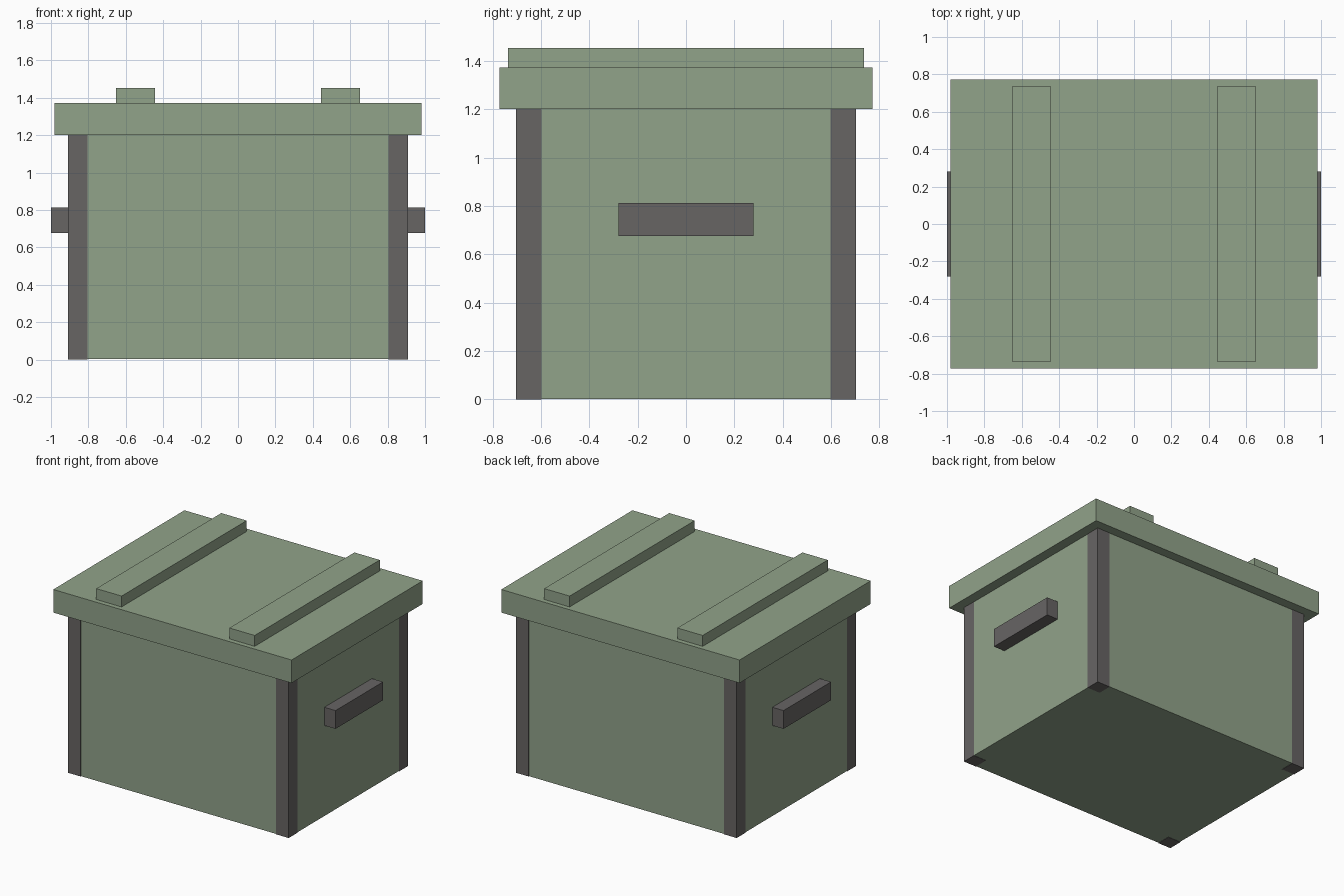
import bpy

cube = bpy.data.objects.get("Cube")
if cube:
    bpy.data.objects.remove(cube, do_unlink=True)


def material(name, rgb):
    mat = bpy.data.materials.new(name)
    mat.use_nodes = True
    mat.diffuse_color = (*rgb, 1)
    bsdf = mat.node_tree.nodes["Principled BSDF"]
    bsdf.inputs["Base Color"].default_value = (*rgb, 1)
    bsdf.inputs["Roughness"].default_value = 0.8
    return mat


green = material("sage green", (0.285, 0.366, 0.254))
grey = material("dark warm grey", (0.136, 0.128, 0.127))


def box(name, low, high, mat):
    """Flat-sided box between two opposite corners."""
    centre = [(a + b) / 2 for a, b in zip(low, high)]
    size = [b - a for a, b in zip(low, high)]
    bpy.ops.mesh.primitive_cube_add(size=1, location=centre)
    obj = bpy.context.object
    obj.name = name
    obj.scale = size
    bpy.ops.object.transform_apply(location=True, rotation=False, scale=True)
    obj.data.materials.append(mat)
    return obj


def mirror(obj, x=True, y=False):
    """Repeat a part across the centre planes."""
    bpy.ops.object.transform_apply(location=True, rotation=False, scale=False)
    mod = obj.modifiers.new("Mirror", "MIRROR")
    mod.use_axis = (x, y, False)
    return obj


# Chest body and overhanging lid
W, D, H = 0.91, 0.703, 1.2
LID_TOP = 1.372
skin = 0.002  # posts stand just proud of the panels
box("body", (-W + skin, -D + skin, skin), (W - skin, D - skin, H), green)
box("lid", (-0.982, -0.772, H), (0.982, 0.772, LID_TOP), green)

# Corner posts
mirror(box("corner_posts", (W - 0.105, D - 0.105, 0), (W, D, H), grey), y=True)

# Battens across the lid
mirror(box("lid_battens", (0.444, -0.736, LID_TOP), (0.653, 0.736, 1.453), green))

# Carrying handles on the two ends
mirror(box("side_handles", (W - 0.01, -0.28, 0.676), (1.0, 0.28, 0.812), grey))
